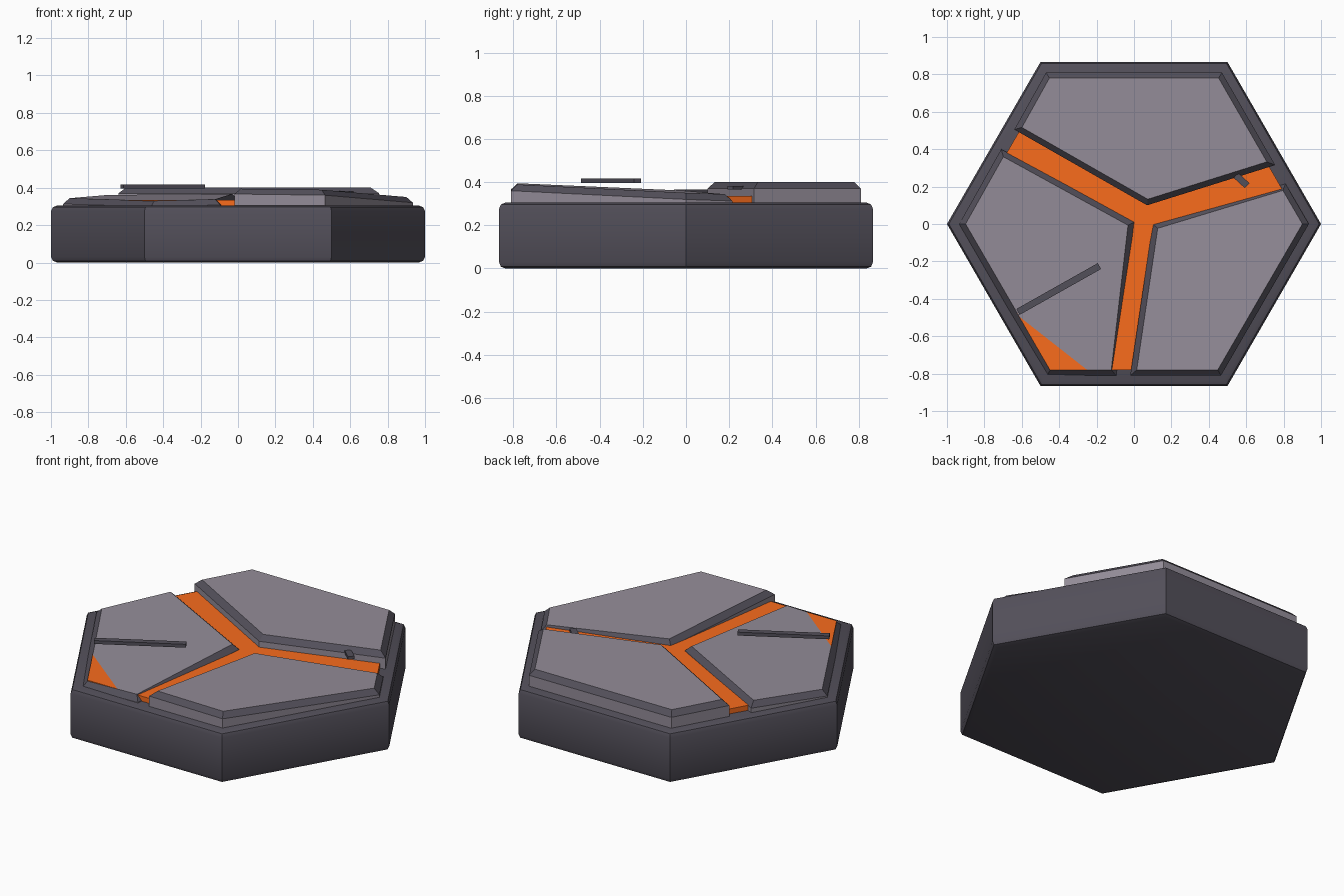
import bpy, bmesh, math
from mathutils import Vector, Matrix

if "Cube" in bpy.data.objects:
    bpy.data.objects.remove(bpy.data.objects["Cube"])


def material(name, rgb):
    m = bpy.data.materials.new(name)
    m.diffuse_color = (*rgb, 1)
    m.use_nodes = True
    m.node_tree.nodes["Principled BSDF"].inputs["Base Color"].default_value = m.diffuse_color
    return m


ORANGE = material("glow_orange", (0.95, 0.15, 0.012))
DARK = material("dark_stone", (0.086, 0.079, 0.102))
LIGHT = material("light_stone", (0.295, 0.265, 0.315))


def add_object(name, bm, *mats):
    bmesh.ops.recalc_face_normals(bm, faces=bm.faces[:])
    mesh = bpy.data.meshes.new(name)
    bm.to_mesh(mesh)
    bm.free()
    ob = bpy.data.objects.new(name, mesh)
    bpy.context.collection.objects.link(ob)
    for mat in mats:
        mesh.materials.append(mat)
    return ob


def loft(rings, band_mats=None):
    """Closed solid through stacked rings; band_mats picks each band's material slot."""
    bm = bmesh.new()
    vs = [[bm.verts.new(p) for p in ring] for ring in rings]
    n = len(vs[0])
    bm.faces.new(vs[0])
    bm.faces.new(vs[-1])
    for k, (lo, hi) in enumerate(zip(vs, vs[1:])):
        for i in range(n):
            j = (i + 1) % n
            face = bm.faces.new((lo[i], lo[j], hi[j], hi[i]))
            face.material_index = band_mats[k] if band_mats else 0
    return bm


def hexagon(r, z):
    return [(r * math.cos(k * math.pi / 3), r * math.sin(k * math.pi / 3), z) for k in range(6)]


def inset(points, d):
    """Offset a counter-clockwise polygon inward with mitred corners."""
    pts = [Vector(p) for p in points]
    out = []
    for i, p in enumerate(pts):
        a = (p - pts[i - 1]).normalized()
        b = (pts[(i + 1) % len(pts)] - p).normalized()
        na, nb = Vector((-a.y, a.x)), Vector((-b.y, b.x))
        out.append(p + (na + nb) * d / (1 + na.dot(nb)))
    return out


def plate(name, outline, height):
    """Light slab with a dark chamfered rim; height(x, y) gives the top plane."""
    top = inset(outline, 0.03)
    add_object(name, loft([
        [(x, y, 0.28) for x, y in outline],
        [(x, y, height(x, y) - 0.03) for x, y in outline],
        [(x, y, height(x, y)) for x, y in top]], (0, 1)), LIGHT, DARK)


def bar(name, a, b, width, z0, z1):
    """Thin flat strip running from a to b."""
    a, b = Vector(a), Vector(b)
    bm = bmesh.new()
    bmesh.ops.create_cube(bm, size=1)
    m = (Matrix.Translation(((a.x + b.x) / 2, (a.y + b.y) / 2, (z0 + z1) / 2))
         @ Matrix.Rotation(math.atan2(b.y - a.y, b.x - a.x), 4, 'Z')
         @ Matrix.Diagonal(((b - a).length, width, z1 - z0, 1)))
    bmesh.ops.transform(bm, matrix=m, verts=bm.verts[:])
    add_object(name, bm, DARK)


# Hexagonal base with softened top and bottom rims
bm = loft([hexagon(1, 0), hexagon(1, 0.305)])
rims = [e for e in bm.edges if abs(e.verts[0].co.z - e.verts[1].co.z) < 1e-5]
bmesh.ops.bevel(bm, geom=rims, offset=0.03, segments=2, profile=0.5, affect='EDGES')
base = add_object("base", bm, DARK)
for p in base.data.polygons:
    p.material_index = 0
bpy.context.view_layer.objects.active = base
base.select_set(True)
bpy.ops.object.shade_smooth_by_angle(angle=math.radians(31))

# Glowing layer showing between the slabs
add_object("glow_layer", loft([hexagon(0.9, 0.28), hexagon(0.9, 0.335)]), ORANGE)

# Three slabs, two of them slightly tilted
plate("back_plate",
      [(0.47, 0.81), (-0.47, 0.81), (-0.64, 0.505), (0.07, 0.10), (0.755, 0.315)],
      lambda x, y: 0.40)
plate("left_plate",
      [(-0.465, -0.81), (-0.095, -0.81), (0.0, 0.01), (-0.71, 0.40), (-0.935, 0.0)],
      lambda x, y: 0.335 + 0.042 * ((x + 0.62) * 0.62 + (y + 0.49) * 0.79))
plate("right_plate",
      [(0.935, 0.0), (0.81, 0.215), (0.10, 0.0), (-0.02, -0.81), (0.465, -0.81)],
      lambda x, y: 0.362 - 0.013 * x - 0.042 * y)

# Loose surface strips
bar("long_strip", (-0.62, -0.47), (-0.185, -0.225), 0.036, 0.396, 0.416)
bar("short_strip", (0.545, 0.26), (0.605, 0.205), 0.036, 0.365, 0.383)
